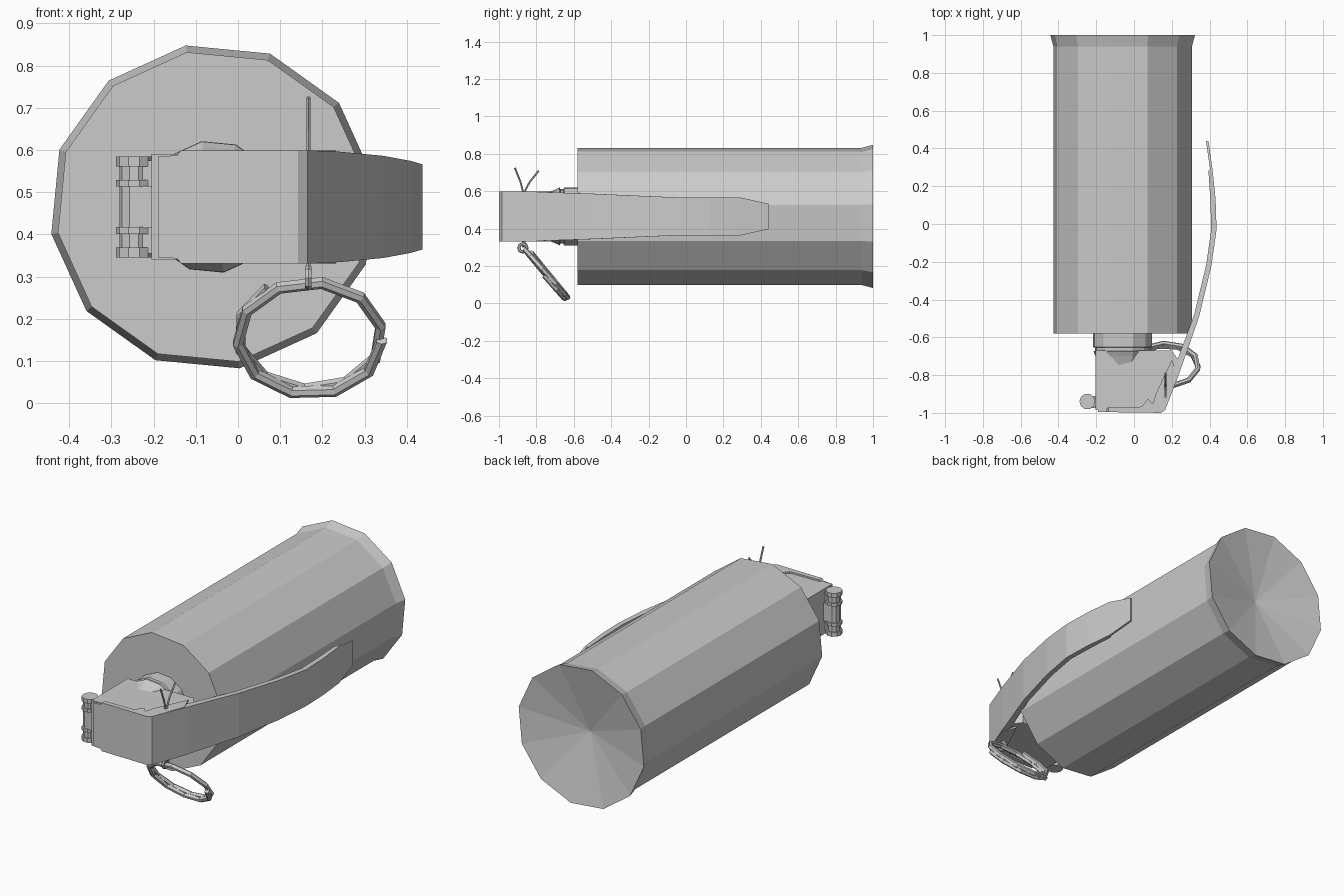
import bpy, bmesh
from math import cos, sin, pi, radians
from mathutils import Vector

if "Cube" in bpy.data.objects:
    bpy.data.objects.remove(bpy.data.objects["Cube"])

CX, CZ = -0.06, 0.465          # canister axis runs along y


def finish(bm, name):
    bmesh.ops.recalc_face_normals(bm, faces=bm.faces)
    mesh = bpy.data.meshes.new(name)
    bm.to_mesh(mesh)
    bm.free()
    ob = bpy.data.objects.new(name, mesh)
    bpy.context.collection.objects.link(ob)
    return ob


def loft(name, rings, tips=(None, None)):
    """Skin a list of rings; each end gets a fan to a tip or a flat cap."""
    bm = bmesh.new()
    rows = [[bm.verts.new(p) for p in r] for r in rings]
    n = len(rows[0])
    for a, b in zip(rows, rows[1:]):
        for i in range(n):
            j = (i + 1) % n
            bm.faces.new((a[i], a[j], b[j], b[i]))
    for row, tip in zip((rows[0], rows[-1]), tips):
        if tip is None:
            bm.faces.new(row)
        else:
            c = bm.verts.new(tip)
            for i in range(n):
                bm.faces.new((row[i], row[(i + 1) % n], c))
    return finish(bm, name)


def turned(name, profile, n=12, offset=9.5, tips=(None, None)):
    """Faceted turning about the canister axis; profile is (y, radius)."""
    angs = [radians(offset) + 2 * pi * i / n for i in range(n)]
    return loft(name, [[(CX + r * cos(a), y, CZ + r * sin(a)) for a in angs]
                       for y, r in profile], tips)


def prism(name, outline, z0, z1):
    return loft(name, [[(x, y, z) for x, y in outline] for z in (z0, z1)])


def box(name, x0, x1, y0, y1, z0, z1):
    return prism(name, [(x0, y0), (x1, y0), (x1, y1), (x0, y1)], z0, z1)


def disc(x, y, r, n=10):
    return [(x + r * cos(2 * pi * i / n), y + r * sin(2 * pi * i / n)) for i in range(n)]


def wire(name, points, r, sides=6):
    """Faceted wire swept along a list of points."""
    pts = [Vector(p) for p in points]
    rings = []
    for i, p in enumerate(pts):
        t = (pts[min(i + 1, len(pts) - 1)] - pts[max(i - 1, 0)]).normalized()
        u = t.cross(Vector((0.31, 0.76, 0.57)) if abs(t.x) > 0.9 else Vector((1, 0, 0))).normalized()
        v = t.cross(u)
        rings.append([p + r * (u * cos(2 * pi * k / sides) + v * sin(2 * pi * k / sides))
                      for k in range(sides)])
    return loft(name, rings)


# Canister with flared rim and dished base
turned("canister_body", [(-0.58, 0.372), (0.94, 0.372), (1.0, 0.388)],
       tips=(None, (CX, 0.92, CZ)))

# Neck collar and the cone that runs into the fuse head
turned("neck_collar", [(-0.57, 0.158), (-0.652, 0.158), (-0.655, 0.148), (-0.672, 0.148),
                       (-0.675, 0.157), (-0.70, 0.145), (-0.79, 0.11)])

# Fuse head block
prism("fuse_head", [(-0.205, -0.985), (-0.15, -0.985), (0.14, -0.985), (0.18, -0.93),
                    (0.235, -0.72), (0.20, -0.67), (-0.205, -0.67)], CZ - 0.125, CZ + 0.125)

# Safety lever: a bent channel; stations are (x, y, half width, flange depth)
stations = [(-0.19, -0.995, 0.120, 0.02), (-0.145, -0.996, 0.122, 0.02),
            (-0.135, -0.996, 0.134, 0.025), (0.03, -0.998, 0.134, 0.03),
            (0.142, -1.0, 0.134, 0.06), (0.165, -0.985, 0.134, 0.06),
            (0.24, -0.79, 0.131, 0.035), (0.345, -0.49, 0.121, 0.028),
            (0.41, -0.22, 0.109, 0.028), (0.437, -0.03, 0.101, 0.028),
            (0.432, 0.13, 0.101, 0.028), (0.416, 0.285, 0.101, 0.022),
            (0.415, 0.292, 0.101, 0.0125), (0.394, 0.44, 0.068, 0.0125)]
T = 0.012
sections = []
for i, (x, y, w, d) in enumerate(stations):
    a, b = stations[max(i - 1, 0)], stations[min(i + 1, len(stations) - 1)]
    t = Vector((b[0] - a[0], b[1] - a[1])).normalized()
    nx, ny = -t.y, t.x
    shape = [(0, w), (0, -w), (d, -w), (d, T - w), (T, T - w), (T, w - T), (d, w - T), (d, w)]
    sections.append([(x + nx * k, y + ny * k, CZ + h) for k, h in shape])
loft("safety_lever", sections)

# Pin ears on both sides of the lever
ear = [(0.03, -0.98), (0.075, -0.925), (0.10, -0.955), (0.115, -0.90),
       (0.20, -0.72), (0.232, -0.80), (0.165, -0.985)]
for s in (-1, 1):
    z = CZ + s * 0.128
    prism("lever_ear", ear, z - 0.006, z + 0.006)

# Hinge rod, hook strap and the two knuckle arms
prism("hinge_rod", disc(-0.247, -0.94, 0.034), CZ - 0.12, CZ + 0.12)
box("hinge_strap", -0.25, -0.18, -0.974, -0.91, CZ - 0.05, CZ + 0.05)
for s in (-1, 1):
    z = CZ + s * 0.08
    box("hinge_arm", -0.24, -0.19, -0.965, -0.92, z - 0.03, z + 0.03)
    z = CZ + s * 0.108
    prism("hinge_knuckle", disc(-0.247, -0.94, 0.042), z - 0.012, z + 0.012)
    z = CZ + s * 0.056
    prism("hinge_knuckle", disc(-0.247, -0.94, 0.042), z - 0.008, z + 0.008)

# Split pin: straight shank with two spread tails and an eye
PX = 0.167
wire("pin_tail_front", [(PX, -0.872, 0.30), (PX, -0.872, 0.60), (PX, -0.885, 0.65),
                        (PX, -0.915, 0.725)], 0.005)
wire("pin_tail_back", [(PX, -0.862, 0.30), (PX, -0.862, 0.60), (PX, -0.835, 0.65),
                       (PX, -0.787, 0.71)], 0.005)
wire("pin_eye", [(PX, -0.872 + 0.022 * cos(radians(a)), 0.297 + 0.022 * sin(radians(a)))
                 for a in range(90, 451, 45)], 0.009)

# Pull ring: faceted split ring, overlapping itself around the lower part
centre = Vector((0.17, -0.748, 0.157))
up = Vector((0, -0.65, 0.76)).normalized()
side = Vector((1, 0, 0))
axis = side.cross(up)
START, END = 126, 720
N = int((END - START) / 36) + 1
coil = []
for i in range(N + 1):
    ang = radians(START + (END - START) * i / N)
    radial = side * cos(ang) + up * sin(ang)
    off = -0.013 + 0.026 * i / N
    coil.append([centre + radial * (0.171 + a) + axis * (off + b)
                 for a, b in ((-0.012, -0.008), (0.0, -0.014), (0.012, -0.008),
                              (0.012, 0.008), (0.0, 0.014), (-0.012, 0.008))])
loft("pull_ring", coil)
